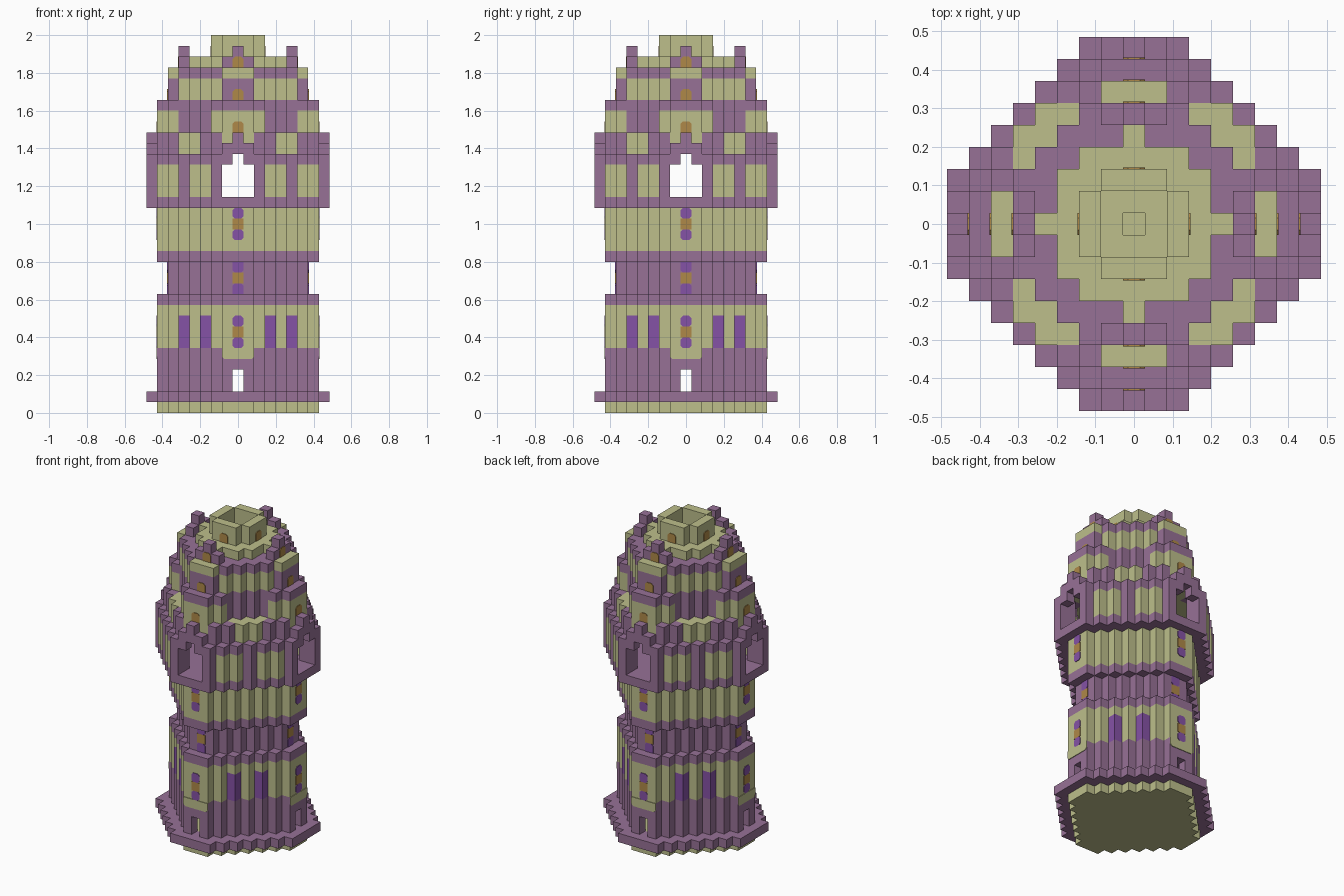
import bpy, bmesh, math
from mathutils import Matrix, Vector

cube = bpy.data.objects.get("Cube")
if cube:
    bpy.data.objects.remove(cube)

U = 2 / 35  # block size


def material(name, rgb):
    m = bpy.data.materials.new(name)
    m.use_nodes = True
    m.diffuse_color = (*rgb, 1)
    bsdf = next(n for n in m.node_tree.nodes if n.type == 'BSDF_PRINCIPLED')
    bsdf.inputs["Base Color"].default_value = (*rgb, 1)
    return m


SAND, PURPLE, VIOLET, AMBER = range(4)
MATS = [material("sandstone", (0.51, 0.52, 0.26)),
        material("purple_stone", (0.31, 0.165, 0.305)),
        material("violet_glass", (0.235, 0.085, 0.38)),
        material("amber_glass", (0.43, 0.25, 0.065))]

cells = {}  # block position -> (part, colour)


def part(name, first, last, inside, colour):
    """Fill layers of a part; hi and lo are the larger and smaller offset from the axis."""
    for k in range(first, last + 1):
        for i in range(-8, 9):
            for j in range(-8, 9):
                hi, lo = max(abs(i), abs(j)), min(abs(i), abs(j))
                if inside(hi, lo):
                    c = colour(hi, lo) if callable(colour) else colour
                    cells[i, j, k] = (name, c)


def octagon(reach, total):
    return lambda hi, lo: hi <= reach and hi + lo <= total


wide, body, neck = octagon(8, 10), octagon(7, 8), octagon(6, 7)


def shell(outer, inner, gap):
    return lambda hi, lo: outer(hi, lo) and not inner(hi, lo) and lo > gap or (
        outer(hi, lo) and not inner(hi, lo) and lo <= gap and hi < 0)


# Foot and doorway storey
part("foundation", 0, 0, body, SAND)
part("base_ledge", 1, 1, wide, lambda hi, lo: SAND if neck(hi, lo) else PURPLE)
part("door_storey", 2, 3, shell(body, neck, 0), PURPLE)
part("door_storey", 4, 5, body, PURPLE)

# Storey with tall windows
part("window_storey", 6, 8, body,
     lambda hi, lo: VIOLET if (hi, lo) == (5, 3) else SAND)
part("window_storey", 9, 9, body, SAND)
part("lower_cornice", 10, 10, body, PURPLE)

# Recessed waist and upper shaft
part("waist", 11, 13, neck, PURPLE)
part("waist_cornice", 14, 14, body, PURPLE)
part("upper_shaft", 15, 18, body, SAND)

# Hollow gallery with four openings
part("gallery_floor", 19, 19, wide, PURPLE)
part("gallery_wall", 20, 22, shell(wide, body, 1),
     lambda hi, lo: SAND if lo in (3, 4) and hi < 8 else PURPLE)
part("gallery_lintel", 23, 23, shell(wide, body, 0), PURPLE)
part("gallery_roof", 24, 25, octagon(7, 9),
     lambda hi, lo: SAND if hi <= 5 or lo <= 1 else PURPLE)
part("gallery_crest", 24, 24, lambda hi, lo: hi == 8 and lo <= 1, PURPLE)
part("gallery_crest", 25, 25, lambda hi, lo: hi == 8 and lo == 0, PURPLE)


# Stepped crown with projecting bays
def bayed(hi, lo):
    return hi + lo <= 7 or hi >= 6 and body(hi, lo)


part("lower_crown", 26, 27, bayed, lambda hi, lo: SAND if hi >= 6 else PURPLE)
part("crown_cornice", 28, 28, bayed, PURPLE)
part("upper_crown", 29, 30, neck, lambda hi, lo: PURPLE if hi == 6 else SAND)
part("crown_rim", 31, 31, neck, lambda hi, lo: SAND if hi == 6 or lo + hi == 0 else PURPLE)
part("crown_crest", 32, 32, lambda hi, lo: hi == 5 and lo <= 1, PURPLE)
part("crown_crest", 33, 33, lambda hi, lo: hi == 5 and lo == 0, PURPLE)

# Terrace and open turret
part("terrace", 32, 32,
     lambda hi, lo: hi > 0 and (octagon(3, 5)(hi, lo) or (hi, lo) == (4, 0)), SAND)
part("turret", 33, 34, lambda hi, lo: hi == 2 and lo <= 1, SAND)


def finish(bm, name):
    mesh = bpy.data.meshes.new(name)
    bm.to_mesh(mesh)
    bm.free()
    for m in MATS:
        mesh.materials.append(m)
    bpy.context.collection.objects.link(bpy.data.objects.new(name, mesh))


def build_blocks(name):
    """Make the outward faces of a part and merge flat neighbours."""
    bm = bmesh.new()
    for (i, j, k), (owner, colour) in cells.items():
        if owner != name:
            continue
        centre = Vector((i, j, k + 0.5))
        for axis in range(3):
            for sign in (-1, 1):
                n = Vector((0, 0, 0))
                n[axis] = sign
                if (i + int(n.x), j + int(n.y), k + int(n.z)) in cells:
                    continue
                a = Vector((0, 0, 0))
                a[(axis + 1) % 3] = 1
                b = n.cross(a)
                corners = [centre + (n + a * s + b * t) / 2
                           for s, t in ((-1, -1), (1, -1), (1, 1), (-1, 1))]
                face = bm.faces.new([bm.verts.new(p * U) for p in corners])
                face.material_index = colour
    bmesh.ops.remove_doubles(bm, verts=bm.verts, dist=U / 100)
    bmesh.ops.dissolve_limit(bm, angle_limit=math.radians(1), verts=bm.verts,
                             edges=bm.edges, delimit={'MATERIAL'})
    finish(bm, name)


for part_name in dict.fromkeys(owner for owner, _ in cells.values()):
    build_blocks(part_name)


def plates(name, layer, face, colour, top=True, bottom=True, width=1):
    """Thin panes with clipped corners on all four sides."""
    bm = bmesh.new()
    w, c = width / 2, 0.22
    ct, cb = (c if top else 0), (c if bottom else 0)
    outline = [(-w + cb, 0), (w - cb, 0), (w, cb), (w, 1 - ct),
               (w - ct, 1), (-w + ct, 1), (-w, 1 - ct), (-w, cb)]
    outline = list(dict.fromkeys(outline))
    for turn in range(4):
        rot = Matrix.Rotation(turn * math.pi / 2, 3, 'Z')
        verts = [bm.verts.new(rot @ Vector((x, -face, layer + z)) * U) for x, z in outline]
        pane = bm.faces.new(verts)
        out = bmesh.ops.extrude_face_region(bm, geom=[pane])
        moved = [v for v in out["geom"] if isinstance(v, bmesh.types.BMVert)]
        bmesh.ops.translate(bm, verts=moved, vec=rot @ Vector((0, -0.004, 0)))
    bmesh.ops.recalc_face_normals(bm, faces=bm.faces)
    for f in bm.faces:
        f.material_index = colour
    finish(bm, name)


# Panel over each door
plates("door_panel", 5, 7.5, SAND, top=False, width=3)

# Three-pane windows up the shaft
for label, layer, face in (("lower", 6, 7.5), ("waist", 11, 6.5), ("upper", 16, 7.5)):
    round_ends = label != "waist"
    plates(label + "_window_bottom", layer, face, VIOLET, True, round_ends)
    plates(label + "_window_middle", layer + 1, face, AMBER, False, False)
    plates(label + "_window_top", layer + 2, face, VIOLET, round_ends, True)

# Arched amber windows on the crown
for label, layer, face in (("lower_crown", 26, 7.5), ("upper_crown", 29, 6.5),
                           ("crest", 32, 5.5), ("turret", 33, 2.5)):
    plates(label + "_window", layer, face, AMBER, True, False)
